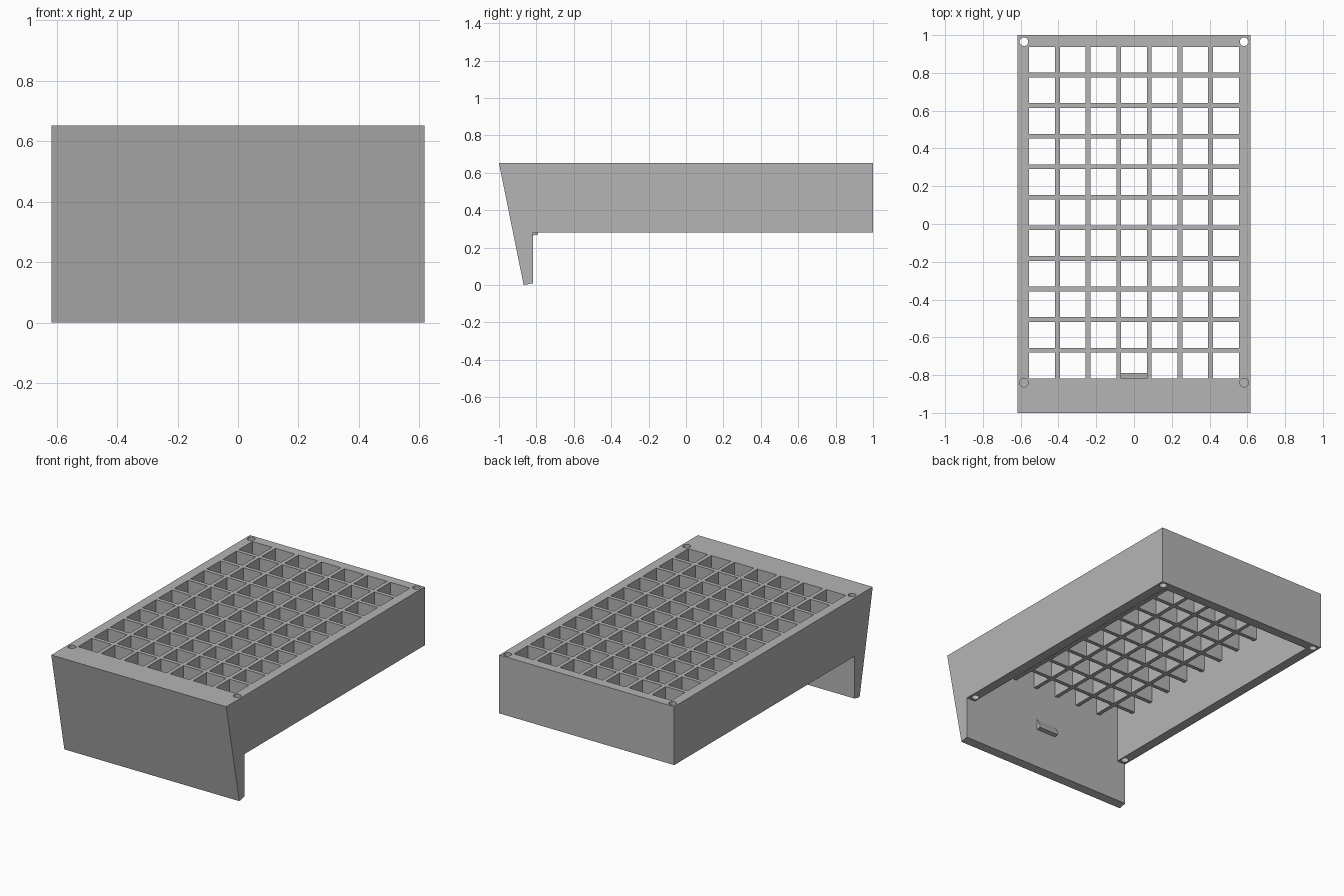
import bpy
import bmesh
from mathutils import Matrix, Vector

cube = bpy.data.objects.get("Cube")
if cube:
    bpy.data.objects.remove(cube, do_unlink=True)

HALF_W, TOP, RIM_Z, GRID_Z = 0.617, 0.652, 0.28, 0.545
WALL_Y, BACK_Y, INNER_X = -0.817, 0.938, 0.555   # inside faces of the frame
COLS, ROWS, BAR = 7, 11, 0.025

grey = bpy.data.materials.new("plain grey")
grey.use_nodes = True
grey.diffuse_color = (0.46, 0.46, 0.46, 1)
grey.node_tree.nodes["Principled BSDF"].inputs["Base Color"].default_value = grey.diffuse_color


def finish(name, bm):
    bmesh.ops.recalc_face_normals(bm, faces=bm.faces)
    mesh = bpy.data.meshes.new(name)
    bm.to_mesh(mesh)
    bm.free()
    mesh.materials.append(grey)
    obj = bpy.data.objects.new(name, mesh)
    bpy.context.collection.objects.link(obj)
    return obj


def extrude_profile(name, points, half):
    """Extrude a (y, z) outline along x."""
    bm = bmesh.new()
    face = bm.faces.new([bm.verts.new((-half, y, z)) for y, z in points])
    new = bmesh.ops.extrude_face_region(bm, geom=[face])["geom"]
    verts = [g for g in new if isinstance(g, bmesh.types.BMVert)]
    bmesh.ops.translate(bm, verts=verts, vec=(2 * half, 0, 0))
    return finish(name, bm)


def add_box(bm, low, high):
    low, high = Vector(low), Vector(high)
    matrix = Matrix.Translation((low + high) / 2) @ Matrix.Diagonal((*(high - low), 1))
    bmesh.ops.create_cube(bm, size=1, matrix=matrix)


def add_cylinder(bm, x, y, z0, z1, radius=0.023):
    bmesh.ops.create_cone(bm, cap_ends=True, segments=32, radius1=radius, radius2=radius,
                          depth=z1 - z0, matrix=Matrix.Translation((x, y, (z0 + z1) / 2)))


def cut(obj, name, bm):
    cutter = finish(name, bm)
    cutter.hide_render = True
    mod = obj.modifiers.new(name, "BOOLEAN")
    mod.operation = "DIFFERENCE"
    mod.solver = "EXACT"
    mod.object = cutter
    bpy.context.view_layer.objects.active = obj
    bpy.ops.object.modifier_apply(modifier=name)
    bpy.data.objects.remove(cutter, do_unlink=True)


# Frame with sloping front and hanging lip
frame = extrude_profile("grid_frame", [(-1, TOP), (-0.868, 0), (WALL_Y, 0.01),
                                       (WALL_Y, RIM_Z), (1, RIM_Z), (1, TOP)], HALF_W)

# Open cavity under the grid
bm = bmesh.new()
add_box(bm, (-INNER_X, WALL_Y, RIM_Z - 0.1), (INNER_X, BACK_Y, GRID_Z))
cut(frame, "cavity_cutter", bm)

# Square grid cells
bm = bmesh.new()
pitch_x = (2 * INNER_X + BAR) / COLS
pitch_y = (BACK_Y - WALL_Y + BAR) / ROWS
for i in range(COLS):
    for j in range(ROWS):
        x, y = -INNER_X + i * pitch_x, WALL_Y + j * pitch_y
        add_box(bm, (x, y, GRID_Z - 0.05), (x + pitch_x - BAR, y + pitch_y - BAR, TOP + 0.1))
cut(frame, "cell_cutter", bm)

# Corner holes: through at the back, blind at the front
bm = bmesh.new()
for side in (-1, 1):
    x = side * 0.583
    add_cylinder(bm, x, 0.965, 0.1, TOP + 0.1)
    add_cylinder(bm, x, -0.84, TOP - 0.15, TOP + 0.1)
    add_cylinder(bm, x, -0.78, 0.1, RIM_Z + 0.15)
cut(frame, "hole_cutter", bm)

# Small catch on the inside of the front wall
extrude_profile("front_catch", [(WALL_Y - 0.005, 0.335), (WALL_Y, 0.335), (-0.79, 0.285),
                                (-0.79, 0.27), (WALL_Y - 0.005, 0.265)], 0.07)
